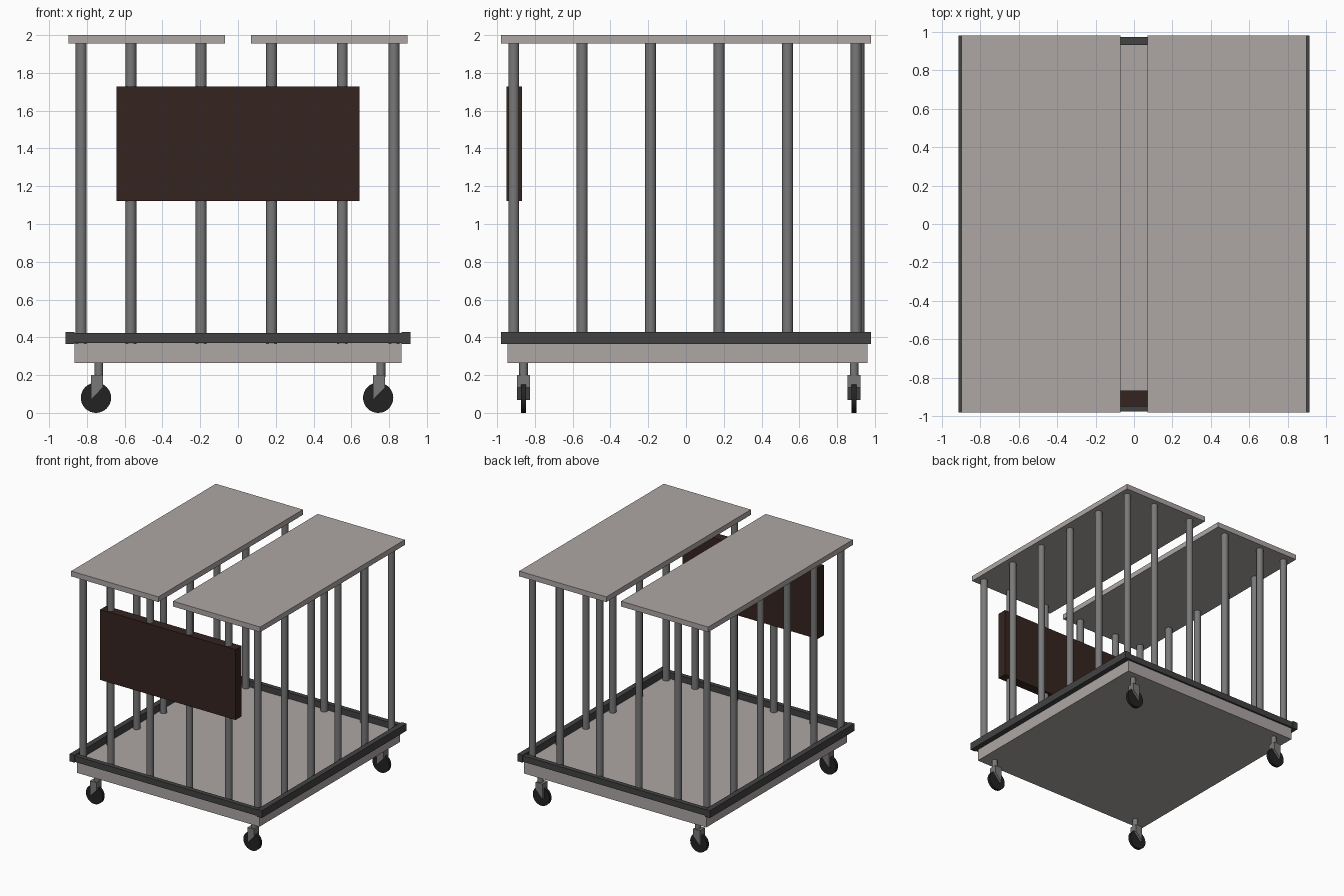
import bpy, bmesh, math

if "Cube" in bpy.data.objects:
    bpy.data.objects.remove(bpy.data.objects["Cube"])


def material(name, rgb):
    m = bpy.data.materials.new(name)
    m.diffuse_color = (*rgb, 1)
    m.use_nodes = True
    m.node_tree.nodes["Principled BSDF"].inputs["Base Color"].default_value = m.diffuse_color
    return m


PALE = material("pale_board", (0.42, 0.385, 0.375))
STEEL = material("steel", (0.19, 0.19, 0.19))
DARK = material("dark_metal", (0.055, 0.055, 0.055))
BROWN = material("dark_brown", (0.036, 0.018, 0.014))
RUBBER = material("rubber", (0.016, 0.016, 0.016))


def box(name, lo, hi, mat):
    bpy.ops.mesh.primitive_cube_add(size=1, location=[(a + b) / 2 for a, b in zip(lo, hi)])
    o = bpy.context.object
    o.name = name
    o.scale = [b - a for a, b in zip(lo, hi)]
    bpy.ops.object.transform_apply(location=False, rotation=False, scale=True)
    o.data.materials.append(mat)
    return o


def cylinder(name, center, radius, depth, mat, rot=(0, 0, 0), sides=16):
    bpy.ops.mesh.primitive_cylinder_add(vertices=sides, radius=radius, depth=depth,
                                        location=center, rotation=rot)
    o = bpy.context.object
    o.name = name
    o.data.materials.append(mat)
    bpy.ops.object.shade_smooth_by_angle(angle=math.radians(35))
    return o


def prism_y(name, points, y0, y1, mat):
    bm = bmesh.new()
    face = bm.faces.new([bm.verts.new((x, y0, z)) for x, z in points])
    ext = bmesh.ops.extrude_face_region(bm, geom=[face])
    bmesh.ops.translate(bm, vec=(0, y1 - y0, 0),
                        verts=[g for g in ext["geom"] if isinstance(g, bmesh.types.BMVert)])
    bmesh.ops.recalc_face_normals(bm, faces=bm.faces)
    me = bpy.data.meshes.new(name)
    bm.to_mesh(me)
    bm.free()
    me.materials.append(mat)
    o = bpy.data.objects.new(name, me)
    bpy.context.collection.objects.link(o)
    return o


# Floor platform
box("floor_platform", (-0.865, -0.945, 0.265), (0.865, 0.96, 0.367), PALE)

# Edge rails
box("front_rail", (-0.866, -0.975, 0.37), (0.866, -0.935, 0.422), DARK)
box("back_rail", (-0.866, 0.932, 0.37), (0.866, 0.972, 0.422), DARK)
for side, s in (("left", -1), ("right", 1)):
    xs = sorted((s * 0.866, s * 0.912))
    box(side + "_rail", (xs[0], -0.98, 0.365), (xs[1], 0.98, 0.428), DARK)

    # Roof halves with a gap along the middle
    xs = sorted((s * 0.07, s * 0.897))
    box(side + "_roof_panel", (xs[0], -0.98, 1.955), (xs[1], 0.98, 2.0), PALE)

# Cage bars
BOTTOM, TOP = 0.36, 1.96


def bar(name, x, y):
    cylinder(name, (x, y, (BOTTOM + TOP) / 2), 0.029, TOP - BOTTOM, STEEL)


for i in range(6):
    y = -0.912 + i * 0.3625
    bar("left_bar", -0.83, y)
    bar("right_bar", 0.826, y)
for x in (-0.567, -0.195, 0.178, 0.552):
    bar("front_bar", x, -0.912)
    bar("back_bar", x, 0.916)

# Front sign board
box("front_board", (-0.642, -0.95, 1.123), (0.642, -0.867, 1.727), BROWN)

# Caster wheels, all trailing the same way
for x in (-0.737, 0.757):
    for y in (-0.86, 0.89):
        cylinder("caster_stem", (x, y, 0.23), 0.023, 0.08, STEEL, sides=12)
        prism_y("caster_fork", [(x - 0.042, 0.2), (x + 0.022, 0.2),
                                (x + 0.022, 0.135), (x - 0.042, 0.068)],
                y - 0.034, y + 0.034, STEEL)
        cylinder("caster_wheel", (x - 0.015, y, 0.08), 0.08, 0.026, RUBBER,
                 rot=(math.pi / 2, 0, 0), sides=32)
